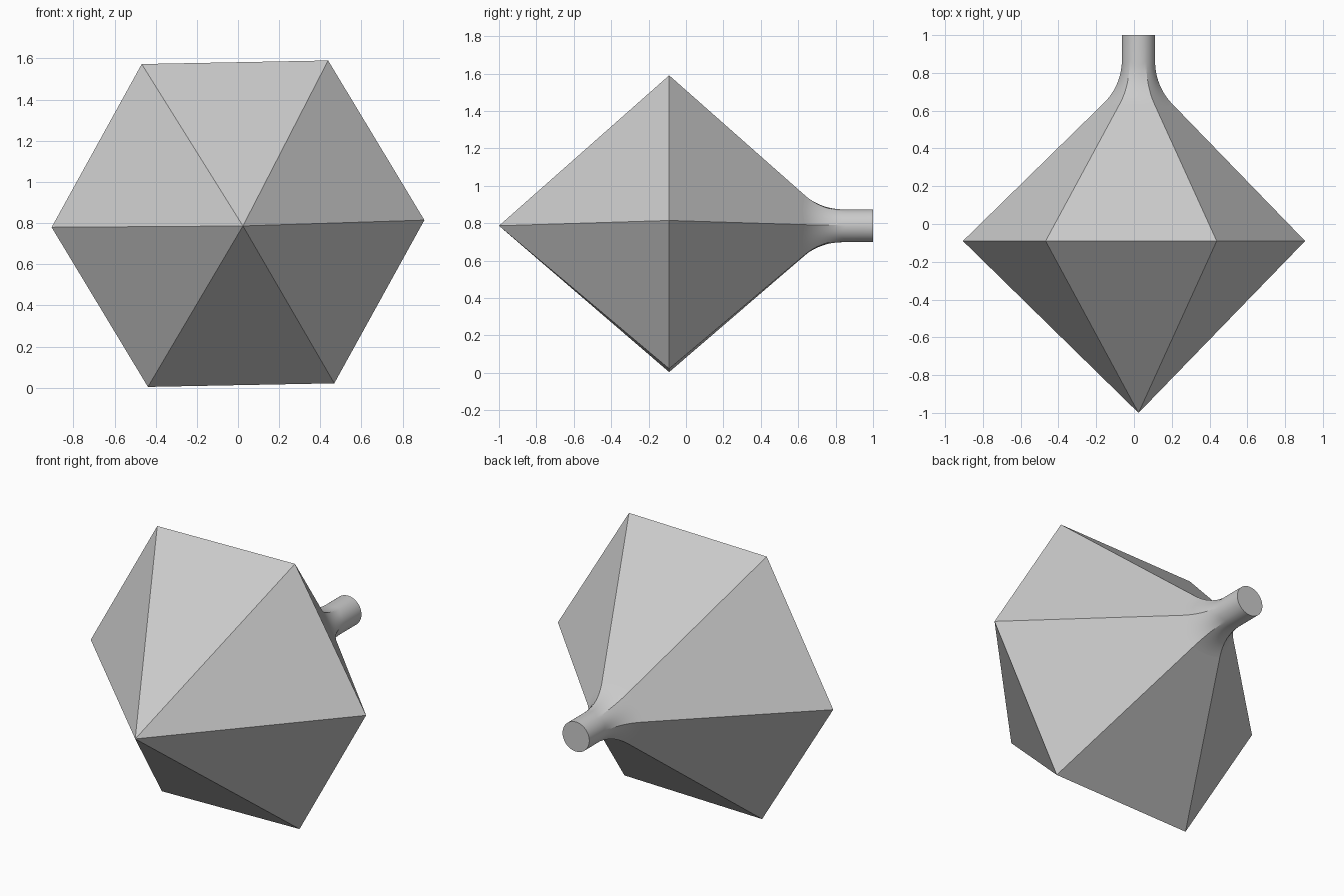
import bpy, bmesh
from math import atan, tan, sin, cos, radians
from mathutils import Vector

cube = bpy.data.objects.get("Cube")
if cube:
    bpy.data.objects.remove(cube, do_unlink=True)

# Main dimensions
RADIUS, TILT, MID_Z = 0.906, radians(1.1), 0.797
GIRDLE_Y, HEIGHT = -0.09, 0.91
AXIS_X, AXIS_Z = 0.024, 0.786
STEM_R, STEM_END, FILLET_R = 0.088, 1.0, 0.32
PER_SIDE, ARC_STEPS = 10, 12

grey = bpy.data.materials.new("light grey")
grey.use_nodes = True
grey.diffuse_color = (0.6, 0.6, 0.6, 1)
grey.node_tree.nodes["Principled BSDF"].inputs["Base Color"].default_value = grey.diffuse_color

bm = bmesh.new()
axis = Vector((AXIS_X, GIRDLE_Y, AXIS_Z))


def hex_corner(i):
    a = TILT + radians(60 * i)
    return Vector((RADIUS * cos(a), GIRDLE_Y, MID_Z + RADIUS * sin(a)))


def blend_column(point):
    """Vertices from the pyramid face, round the fillet, to the stem end."""
    out = point - axis
    slope = out.length / HEIGHT
    out.normalize()
    turn = atan(slope)
    arc_y = GIRDLE_Y + HEIGHT - STEM_R / slope + FILLET_R * tan(turn / 2)
    column = []
    for k in range(ARC_STEPS, -1, -1):
        phi = turn * k / ARC_STEPS
        r = STEM_R + FILLET_R * (1 - cos(phi))
        p = axis + out * r
        p.y = arc_y - FILLET_R * sin(phi)
        column.append(bm.verts.new(p))
    end = axis + out * STEM_R
    end.y = STEM_END
    column.append(bm.verts.new(end))
    return column


corners = [bm.verts.new(hex_corner(i)) for i in range(6)]
tip = bm.verts.new(axis - Vector((0, HEIGHT, 0)))
columns = [blend_column(hex_corner(i).lerp(hex_corner(i + 1), j / PER_SIDE))
           for i in range(6) for j in range(PER_SIDE)]
count = len(columns)

# Front pyramid and flat back faces
for i in range(6):
    a, b = corners[i], corners[(i + 1) % 6]
    bm.faces.new((a, b, tip))
    rim = [columns[(i * PER_SIDE + j) % count][0] for j in range(PER_SIDE + 1)]
    bm.faces.new([b, a] + rim)

# Fillet and round stem
for i in range(count):
    c, d = columns[i], columns[(i + 1) % count]
    for k in range(len(c) - 1):
        bm.faces.new((c[k], d[k], d[k + 1], c[k + 1])).smooth = True

# Stem end cap
bm.faces.new([c[-1] for c in columns])

bmesh.ops.recalc_face_normals(bm, faces=bm.faces[:])
for e in bm.edges:
    e.smooth = e.calc_face_angle(0) < radians(20)

mesh = bpy.data.meshes.new("faceted_body_with_stem")
bm.to_mesh(mesh)
bm.free()
mesh.materials.append(grey)
body = bpy.data.objects.new("faceted_body_with_stem", mesh)
bpy.context.collection.objects.link(body)
